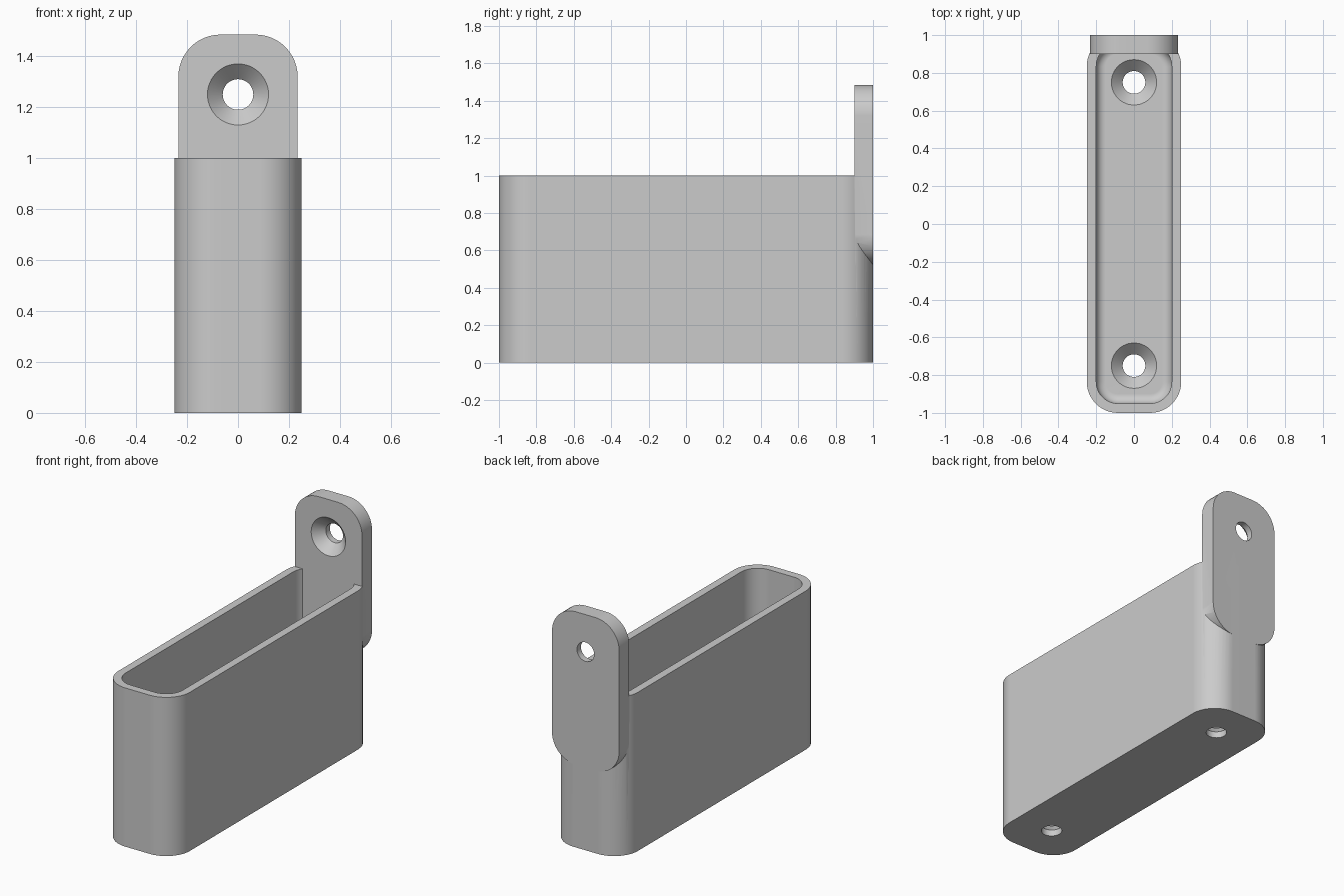
import bpy, bmesh, math
from mathutils import Matrix

if "Cube" in bpy.data.objects:
    bpy.data.objects.remove(bpy.data.objects["Cube"], do_unlink=True)

grey = bpy.data.materials.new("plain_grey")
grey.use_nodes = True
COLOUR = (0.6, 0.6, 0.6, 1)
grey.diffuse_color = COLOUR
grey.node_tree.nodes["Principled BSDF"].inputs["Base Color"].default_value = COLOUR


def finish(bm, name):
    bmesh.ops.recalc_face_normals(bm, faces=bm.faces)
    mesh = bpy.data.meshes.new(name)
    bm.to_mesh(mesh)
    bm.free()
    mesh.materials.append(grey)
    obj = bpy.data.objects.new(name, mesh)
    bpy.context.collection.objects.link(obj)
    return obj


def rounded_prism(name, half_u, half_v, radius, depth, matrix, fillet=0, steps=12):
    """Rounded rectangle extruded along its local z, optionally filleted at the base."""
    bm = bmesh.new()
    verts = []
    for q, (su, sv) in enumerate([(1, 1), (-1, 1), (-1, -1), (1, -1)]):
        for i in range(steps + 1):
            a = (q + i / steps) * math.pi / 2
            verts.append(bm.verts.new((su * (half_u - radius) + radius * math.cos(a),
                                       sv * (half_v - radius) + radius * math.sin(a), 0)))
    base = bm.faces.new(verts)
    top = bmesh.ops.extrude_face_region(bm, geom=[base])["geom"]
    bmesh.ops.translate(bm, vec=(0, 0, depth),
                        verts=[v for v in top if isinstance(v, bmesh.types.BMVert)])
    if fillet:
        rim = [e for e in bm.edges if all(abs(v.co.z) < 1e-6 for v in e.verts)]
        bmesh.ops.bevel(bm, geom=rim, offset=fillet, segments=6, profile=0.5, affect="EDGES")
    bm.transform(matrix)
    return finish(bm, name)


def screw_cutter(name, matrix, steps=48):
    """Countersunk hole: surface at local z = 0, drilled towards -z."""
    bm = bmesh.new()
    profile = [(0.06, -0.2), (0.06, -0.06), (0.12, 0), (0.12, 0.03)]
    rings = [[bm.verts.new((r * math.cos(2 * math.pi * i / steps),
                            r * math.sin(2 * math.pi * i / steps), z))
              for i in range(steps)] for r, z in profile]
    for low, high in zip(rings, rings[1:]):
        for i in range(steps):
            j = (i + 1) % steps
            bm.faces.new((low[i], low[j], high[j], high[i]))
    bm.faces.new(rings[0])
    bm.faces.new(rings[-1])
    bm.transform(matrix)
    return finish(bm, name)


def combine(target, tool, operation):
    mod = target.modifiers.new(operation.lower(), "BOOLEAN")
    mod.operation, mod.object, mod.solver = operation, tool, "EXACT"
    bpy.context.view_layer.objects.active = target
    bpy.ops.object.modifier_apply(modifier=mod.name)
    bpy.data.objects.remove(tool, do_unlink=True)


# Deep tray with rounded corners and a filleted floor
tray = rounded_prism("wall_tray", 0.25, 1, 0.165, 1, Matrix())
cavity = rounded_prism("cavity", 0.2, 0.95, 0.115, 1.2,
                       Matrix.Translation((0, 0, 0.1)), fillet=0.05)
combine(tray, cavity, "DIFFERENCE")

# Upright mounting plate at the back
facing_front = Matrix.Rotation(math.pi / 2, 4, "X")
plate = rounded_prism("mounting_plate", 0.234, 0.4825, 0.165, 0.1,
                      Matrix.Translation((0, 1, 1.0025)) @ facing_front)
combine(tray, plate, "UNION")

# Countersunk screw holes: one in the plate, two in the floor
places = [Matrix.Translation((0, 0.9, 1.25)) @ facing_front]
places += [Matrix.Translation((0, y, 0.1)) for y in (-0.75, 0.75)]
for place in places:
    combine(tray, screw_cutter("screw_hole", place), "DIFFERENCE")

# Smooth curves, crisp edges
bpy.ops.object.select_all(action="DESELECT")
tray.select_set(True)
bpy.context.view_layer.objects.active = tray
bpy.ops.object.shade_smooth_by_angle(angle=math.radians(30))
weighted = tray.modifiers.new("weighted_normals", "WEIGHTED_NORMAL")
weighted.keep_sharp = True
